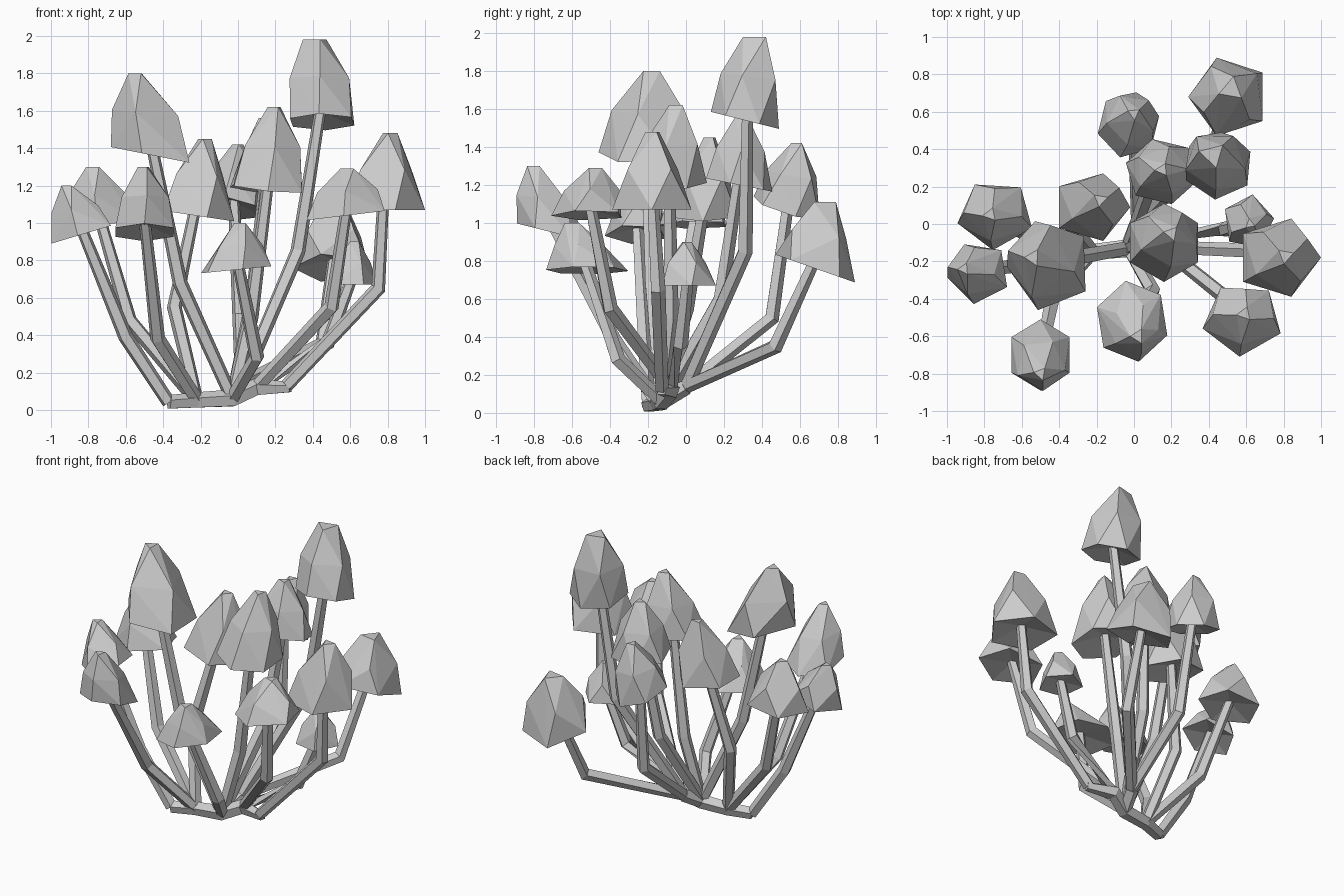
import bpy, bmesh, math
from mathutils import Vector

if "Cube" in bpy.data.objects:
    bpy.data.objects.remove(bpy.data.objects["Cube"], do_unlink=True)

grey = bpy.data.materials.new("plain_grey")
grey.use_nodes = True
colour = (0.6, 0.6, 0.6, 1)
grey.diffuse_color = colour
grey.node_tree.nodes["Principled BSDF"].inputs["Base Color"].default_value = colour


def finish(bm, name):
    bmesh.ops.recalc_face_normals(bm, faces=bm.faces[:])
    mesh = bpy.data.meshes.new(name)
    bm.to_mesh(mesh)
    bm.free()
    mesh.materials.append(grey)
    obj = bpy.data.objects.new(name, mesh)
    bpy.context.collection.objects.link(obj)


# Bent tube with flat sides, swept along a few points
def tube(name, path, radii, sides=5):
    bm = bmesh.new()
    path = [Vector(p) for p in path]
    rings = []
    for i, p in enumerate(path):
        along = path[min(i + 1, len(path) - 1)] - path[max(i - 1, 0)]
        ref = Vector((1, 0, 0)) if abs(along.normalized().x) < 0.8 else Vector((0, 1, 0))
        u = along.cross(ref).normalized()
        v = along.normalized().cross(u)
        turns = [math.tau * k / sides for k in range(sides)]
        rings.append([bm.verts.new(p + radii[i] * (u * math.cos(a) + v * math.sin(a)))
                      for a in turns])
    for low, high in zip(rings, rings[1:]):
        for k in range(sides):
            j = (k + 1) % sides
            bm.faces.new((low[k], low[j], high[j], high[k]))
    bm.faces.new(rings[0])
    bm.faces.new(rings[-1])
    finish(bm, name)


# Faceted cap: rim, shoulder ring and small crown joined by a hull, hollowed below
def cap(name, rim, size, apex, slope, sides, turn, bulge, crown):
    bm = bmesh.new()
    rim, apex = Vector(rim), Vector(apex)
    rx, ry = size
    rise = apex - rim

    def ring(count, scale, level, spin):
        verts = []
        for k in range(count):
            a = math.radians(turn + spin) + math.tau * k / count
            x, y = rx * scale * math.cos(a), ry * scale * math.sin(a)
            tilt = (slope[0] * x + slope[1] * y) * (1 - level)
            verts.append(bm.verts.new(rim + rise * level + Vector((x, y, tilt))))
        return verts

    edge = ring(sides, 1, 0, 0)
    ring(sides - 1, bulge, 0.52, 180 / sides)
    ring(3, crown, 1, 20)
    bmesh.ops.convex_hull(bm, input=bm.verts[:])
    under = [f for f in bm.faces if all(v in edge for v in f.verts)]
    bmesh.ops.delete(bm, geom=under, context="FACES_ONLY")
    hub = bm.verts.new(rim + rise * 0.12)
    for k in range(sides):
        bm.faces.new((edge[k], hub, edge[(k + 1) % sides]))
    finish(bm, name)


def mushroom(name, rim, size, apex, slope, sides, turn, bend, base, bulge=0.74, crown=0.2):
    cap(name + "_cap", rim, size, apex, slope, sides, turn, bulge, crown)
    top = Vector(rim).lerp(Vector(apex), 0.2)
    tube(name + "_stem", [base, bend, top], [0.038, 0.042, 0.032])


# Shared feet where the stems meet the root
left_foot = (-0.37, -0.2, 0.04)
inner_foot = (-0.22, -0.15, 0.05)
middle_foot = (-0.03, -0.13, 0.06)
right_foot = (0.1, -0.08, 0.12)
back_foot = (0.02, 0, 0.14)

# Back group
mushroom("far_back", (0.51, 0.68, 0.76), (0.22, 0.22), (0.52, 0.72, 1.11),
         (0, -0.35), 5, 180, (0.45, 0.47, 0.35), back_foot, 0.8, 0.32)
mushroom("tallest", (0.45, 0.31, 1.54), (0.19, 0.18), (0.42, 0.37, 1.98),
         (0, -0.25), 6, 25, (0.32, 0.31, 0.85), back_foot, 0.88, 0.4)
mushroom("back_middle", (-0.03, 0.53, 1.08), (0.17, 0.18), (0, 0.59, 1.42),
         (-0.2, -0.3), 6, 15, (0.01, 0.45, 0.5), back_foot, 0.78)
mushroom("back_inner", (0.15, 0.28, 1.2), (0.2, 0.18), (0.15, 0.29, 1.56),
         (0, -0.2), 6, 45, (0.08, 0.18, 0.6), middle_foot)

# Left group
mushroom("left_inner", (-0.23, 0.09, 1.04), (0.21, 0.19), (-0.18, 0.13, 1.45),
         (-0.15, 0), 5, 0, (-0.34, 0, 0.55), inner_foot)
mushroom("left_back", (-0.74, 0.05, 0.99), (0.21, 0.19), (-0.77, 0.05, 1.3),
         (0.1, 0), 5, 50, (-0.58, -0.05, 0.48), inner_foot)
mushroom("left_outer", (-0.83, -0.26, 0.94), (0.17, 0.17), (-0.91, -0.24, 1.2),
         (0.3, 0), 5, 45, (-0.6, -0.22, 0.39), left_foot)
mushroom("left_tall", (-0.45, -0.22, 1.36), (0.23, 0.25), (-0.54, -0.18, 1.8),
         (-0.2, 0), 5, 38, (-0.31, -0.18, 0.68), middle_foot, 0.8)
mushroom("left_front", (-0.5, -0.7, 0.95), (0.18, 0.19), (-0.5, -0.8, 1.3),
         (0, -0.25), 6, 30, (-0.43, -0.38, 0.38), inner_foot)

# Front and right group
mushroom("front_middle", (-0.01, -0.52, 0.75), (0.2, 0.22), (0.02, -0.6, 1),
         (0.1, 0), 6, 40, (0.1, -0.36, 0.28), middle_foot, 0.62)
mushroom("centre", (0.16, -0.1, 1.19), (0.21, 0.21), (0.2, -0.05, 1.62),
         (-0.1, 0.1), 6, 30, (0.07, -0.08, 0.5), middle_foot)
mushroom("right_front", (0.58, -0.51, 1.04), (0.22, 0.2), (0.59, -0.48, 1.29),
         (0.12, 0), 5, 50, (0.5, -0.4, 0.55), right_foot)
mushroom("right_outer", (0.77, -0.18, 1.07), (0.23, 0.22), (0.81, -0.17, 1.48),
         (0, 0), 5, 0, (0.75, -0.15, 0.65), (0.26, -0.13, 0.13))
mushroom("right_low", (0.61, 0.01, 0.67), (0.14, 0.15), (0.62, 0, 0.9),
         (0, 0), 5, 80, (0.48, -0.03, 0.36), right_foot)

# Root joining all the stems
tube("root", [left_foot, inner_foot, middle_foot, right_foot, (0.28, -0.13, 0.12)],
     [0.04, 0.045, 0.05, 0.05, 0.03])
tube("back_root", [middle_foot, back_foot], [0.045, 0.045])
